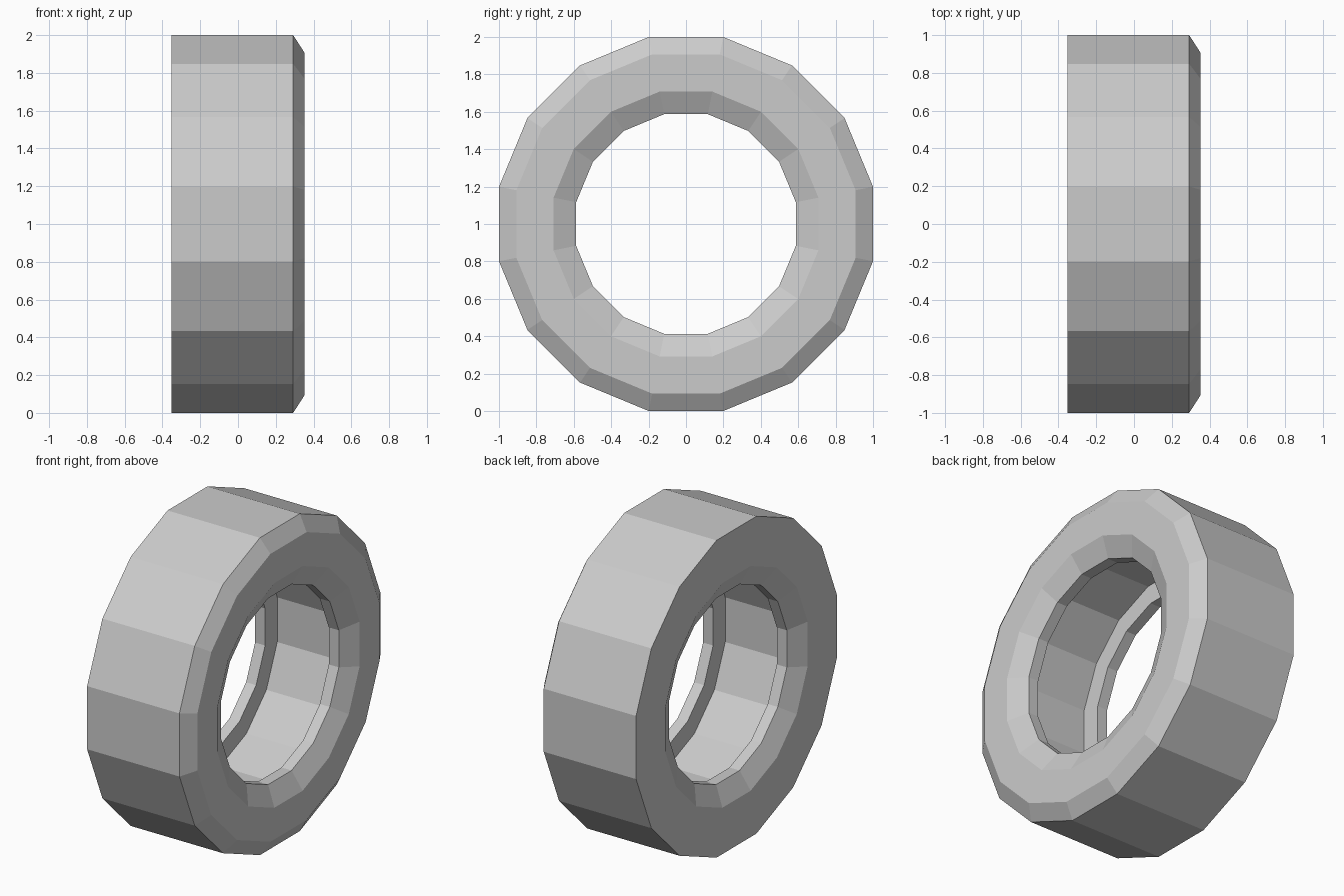
import bpy, bmesh, math
from mathutils import Matrix, Vector

cube = bpy.data.objects.get("Cube")
if cube:
    bpy.data.objects.remove(cube, do_unlink=True)

SIDES = 16
HALF_WIDTH = 0.352

# Rubber colour
rubber = bpy.data.materials.new("grey rubber")
rubber.use_nodes = True
grey = (0.6, 0.6, 0.6, 1)
rubber.diffuse_color = grey
rubber.node_tree.nodes["Principled BSDF"].inputs["Base Color"].default_value = grey

# Closed cross-section: (position along axle, distance from axle to flat)
section = [
    (-HALF_WIDTH, 1.0), (0.292, 1.0),             # tread
    (HALF_WIDTH, 0.907), (HALF_WIDTH, 0.708),     # chamfered outer sidewall
    (0.292, 0.587), (0.222, 0.587),               # outer bead lip
    (0.222, 0.708), (-0.222, 0.708),              # inner channel
    (-0.222, 0.587), (-0.292, 0.587),             # inner bead lip
    (-HALF_WIDTH, 0.708),                         # flat inner sidewall
]

# Tyre: the section swept round the axle, with flats at top and bottom
bm = bmesh.new()
corner = 1 / math.cos(math.pi / SIDES)
rings = []
for i in range(SIDES):
    turn = Matrix.Rotation((i + 0.5) * math.tau / SIDES, 3, 'X')
    rings.append([bm.verts.new(turn @ Vector((x, 0, r * corner)) + Vector((0, 0, 1)))
                  for x, r in section])
for i, ring in enumerate(rings):
    following = rings[(i + 1) % SIDES]
    for j in range(len(section)):
        k = (j + 1) % len(section)
        bm.faces.new((ring[j], ring[k], following[k], following[j]))
bmesh.ops.recalc_face_normals(bm, faces=bm.faces)

mesh = bpy.data.meshes.new("tyre")
bm.to_mesh(mesh)
bm.free()
mesh.materials.append(rubber)
tyre = bpy.data.objects.new("tyre", mesh)
bpy.context.collection.objects.link(tyre)
